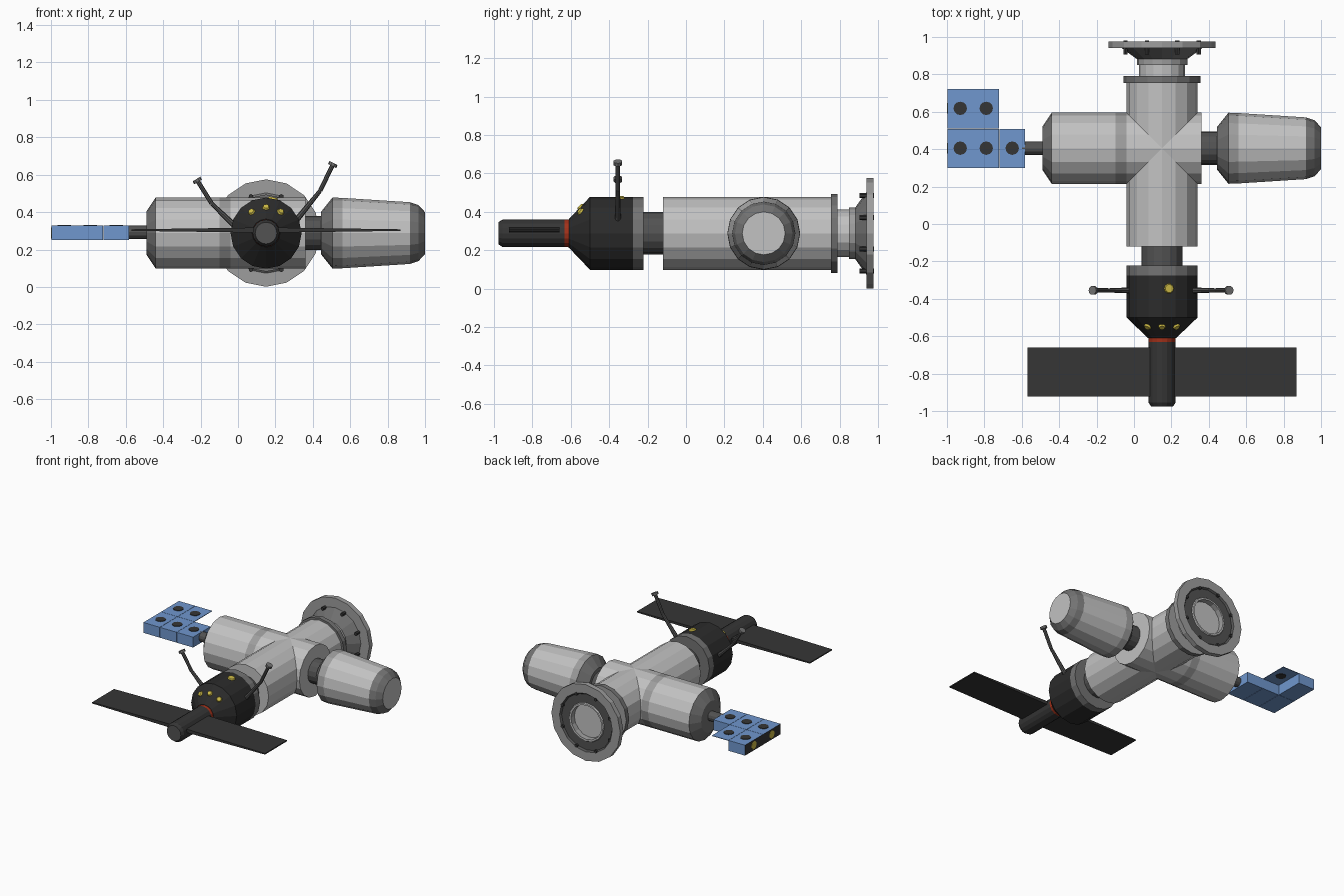
import bpy, bmesh, math
from mathutils import Vector

if "Cube" in bpy.data.objects:
    bpy.data.objects.remove(bpy.data.objects["Cube"])

CX, CY, CZ = 0.15, 0.405, 0.288   # long axis x, cross axis y, common height
SIDES = 16


def material(name, *rgb):
    m = bpy.data.materials.new(name)
    m.diffuse_color = (*rgb, 1)
    m.use_nodes = True
    m.node_tree.nodes["Principled BSDF"].inputs["Base Color"].default_value = m.diffuse_color
    return m


LIGHT = material("light_grey", 0.54, 0.54, 0.54)
BAND = material("band_grey", 0.34, 0.34, 0.34)
MID = material("mid_grey", 0.17, 0.17, 0.17)
DARK = material("dark_grey", 0.085, 0.085, 0.085)
HULL = material("charcoal", 0.024, 0.024, 0.024)
PANEL = material("panel_black", 0.036, 0.036, 0.036)
RED = material("red", 0.36, 0.03, 0.01)
YELLOW = material("yellow", 0.62, 0.5, 0.06)
BLUE = material("blue", 0.16, 0.31, 0.62)


def finish(name, bm, mats):
    bmesh.ops.recalc_face_normals(bm, faces=bm.faces)
    me = bpy.data.meshes.new(name)
    bm.to_mesh(me)
    bm.free()
    for m in mats:
        me.materials.append(m)
    ob = bpy.data.objects.new(name, me)
    bpy.context.collection.objects.link(ob)
    return ob


def lathe(name, axis, profile, seg_mats, caps=(None, None)):
    """Turn (position, radius) points round the long (y) or cross (x) axis."""
    mats = list(dict.fromkeys([*seg_mats, *[c for c in caps if c]]))
    bm = bmesh.new()
    rings = []
    for t, r in profile:
        ring = []
        for i in range(SIDES):
            a = 2 * math.pi * i / SIDES
            s, c = r * math.sin(a), CZ + r * math.cos(a)
            ring.append(bm.verts.new((CX + s, t, c) if axis == 'y' else (t, CY + s, c)))
        rings.append(ring)
    for a, b, m in zip(rings, rings[1:], seg_mats):
        for i in range(SIDES):
            j = (i + 1) % SIDES
            bm.faces.new((a[i], a[j], b[j], b[i])).material_index = mats.index(m)
    for ring, m, fallback in ((rings[0], caps[0], seg_mats[0]), (rings[-1], caps[1], seg_mats[-1])):
        bm.faces.new(ring).material_index = mats.index(m or fallback)
    return finish(name, bm, mats)


def rod(name, p, q, r1, mat, r2=None, sides=8):
    p, q = Vector(p), Vector(q)
    d = q - p
    bm = bmesh.new()
    bmesh.ops.create_cone(bm, cap_ends=True, segments=sides, radius1=r1,
                          radius2=r1 if r2 is None else r2, depth=d.length)
    bm.transform(d.to_track_quat('Z', 'Y').to_matrix().to_4x4())
    bmesh.ops.translate(bm, verts=bm.verts, vec=(p + q) / 2)
    return finish(name, bm, [mat])


def box(name, lo, hi, mats, rule=None):
    bm = bmesh.new()
    bmesh.ops.create_cube(bm, size=1)
    for v in bm.verts:
        v.co = Vector([l + (h - l) * (c + 0.5) for l, h, c in zip(lo, hi, v.co)])
    bm.normal_update()
    if rule:
        for f in bm.faces:
            f.material_index = rule(f)
    return finish(name, bm, mats)


# Station body: long tube and cross tube
lathe("long_module", 'y', [(-0.12, 0.19), (0.76, 0.19)], [LIGHT])
lathe("cross_module", 'x', [(-0.49, 0.115), (-0.44, 0.19), (-0.10, 0.19), (-0.04, 0.19), (0.36, 0.19)],
      [MID, LIGHT, BAND, LIGHT])

# Rear docking port with a hollow mouth
lathe("rear_collar", 'y', [(0.755, 0.206), (0.79, 0.206)], [MID], (MID, BAND))
lathe("rear_neck", 'y', [(0.78, 0.123), (0.86, 0.123)], [LIGHT])
lathe("docking_port", 'y',
      [(0.85, 0.135), (0.882, 0.135), (0.94, 0.215), (0.94, 0.287), (0.977, 0.287),
       (0.977, 0.22), (0.965, 0.21), (0.965, 0.145), (0.972, 0.14), (0.972, 0.128), (0.935, 0.125)],
      [BAND, MID, BAND, BAND, BAND, DARK, DARK, LIGHT, LIGHT, BAND], (BAND, LIGHT))
for i in range(8):
    a = math.pi / 8 + i * math.pi / 4
    x, z = CX + 0.212 * math.sin(a), CZ + 0.212 * math.cos(a)
    rod("port_bolt", (x, 0.905, z), (x, 0.98, z), 0.013, PANEL, sides=6)

# Side capsule on the right
lathe("capsule_neck", 'x', [(0.35, 0.09), (0.47, 0.09)], [DARK])
lathe("side_capsule", 'x',
      [(0.445, 0.115), (0.505, 0.19), (0.56, 0.188), (0.92, 0.165), (0.965, 0.15), (1.0, 0.112)],
      [MID, BAND, LIGHT, MID, MID], (MID, LIGHT))

# Blue instrument blocks on the left
rod("block_arm", (-0.60, CY, CZ + 0.005), (-0.48, CY, CZ + 0.005), 0.036, DARK, sides=12)
XS, YS = (-0.998, -0.86, -0.72, -0.582), (0.30, 0.511, 0.725)
Z0, Z1 = 0.25, 0.328
for row, count in ((0, 3), (1, 2)):
    for i in range(count):
        thin = row == 1 and i == 1          # this block is an open cover plate
        box("instrument_block", (XS[i], YS[row], Z1 - 0.004 if thin else Z0),
            (XS[i + 1] - 0.002, YS[row + 1] - 0.002, Z1), [BLUE, PANEL],
            lambda f, i=i: int(i == 0 and f.normal.x < -0.5))
        x, y = (XS[i] + XS[i + 1]) / 2, (YS[row] + YS[row + 1]) / 2
        rod("block_port", (x, y, Z1 - 0.006), (x, y, Z1 + 0.004), 0.036, PANEL, sides=12)
    y = (YS[row] + YS[row + 1]) / 2
    rod("end_light", (-0.995, y, 0.289), (-1.0, y, 0.289), 0.03, YELLOW, sides=10)

# Docked ship at the front
lathe("front_neck", 'y', [(-0.24, 0.11), (-0.10, 0.11)], [DARK])
lathe("ship_hull", 'y', [(-0.61, 0.075), (-0.50, 0.19), (-0.275, 0.19), (-0.222, 0.19)],
      [HULL, HULL, MID], (HULL, MID))
lathe("ship_tail", 'y', [(-0.977, 0.058), (-0.955, 0.072), (-0.632, 0.072), (-0.605, 0.073)],
      [PANEL, PANEL, RED], (DARK, RED))

# Tapered wings
WZ = 0.304
for s in (-1, 1):
    wing = box("wing", (0, -0.922, -0.014), (0.72, -0.66, 0.014), [PANEL])
    for v in wing.data.vertices:
        if v.co.x > 0.5:
            v.co.z *= 0.3
    wing.location = (CX, 0, WZ)
    if s < 0:
        wing.rotation_euler.z = math.pi
        wing.location.y = -0.922 - 0.66

# Round windows on the nose cone and the hull top
n_len = math.hypot(0.115, 0.11)
for a in (-0.6, 0.0, 0.6):
    r = 0.138
    p = Vector((CX + r * math.sin(a), -0.55, CZ + r * math.cos(a)))
    n = Vector((0.11 * math.sin(a), -0.115, 0.11 * math.cos(a))) / n_len
    rod("nose_window", p - n * 0.006, p + n * 0.008, 0.022, YELLOW, 0.015, sides=10)
a = 0.2
n = Vector((math.sin(a), 0, math.cos(a)))
p = Vector((CX, -0.345, CZ)) + n * 0.187
rod("top_window", p - n * 0.006, p + n * 0.008, 0.03, YELLOW, 0.022, sides=10)

# Bent antennas with disc tips
for pts in ([(0.0, 0.31), (-0.14, 0.445), (-0.215, 0.565)], [(0.29, 0.33), (0.44, 0.515), (0.505, 0.65)]):
    p = [Vector((x, -0.355, z)) for x, z in pts]
    rod("antenna_base", p[0], p[1], 0.017, DARK, 0.011)
    rod("antenna_mast", p[1], p[2], 0.012, DARK)
    d = (p[2] - p[1]).normalized()
    rod("antenna_tip", p[2] - d * 0.004, p[2] + d * 0.014, 0.024, MID, sides=10)
